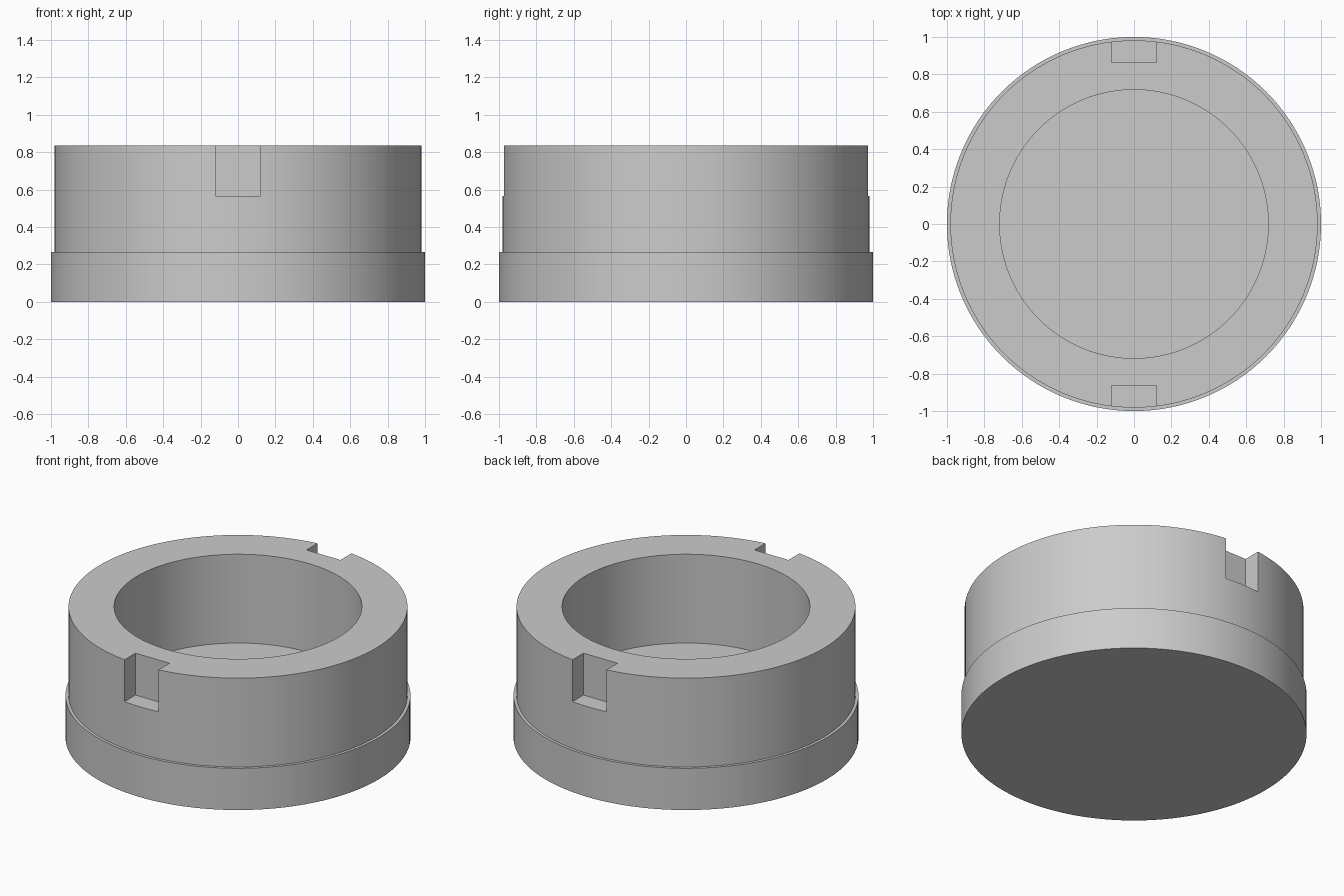
import bpy
import bmesh
from math import radians, tau
from mathutils import Matrix, Vector

cube = bpy.data.objects.get("Cube")
if cube:
    bpy.data.objects.remove(cube, do_unlink=True)

SEGMENTS = 128
BASE_R, BODY_R, BORE_R = 1.0, 0.982, 0.718
STEP_Z, NOTCH_Z, TOP_Z = 0.267, 0.567, 0.835
NOTCH_HALF, NOTCH_Y = 0.12, 0.864

grey = bpy.data.materials.new("plain grey")
grey.use_nodes = True
colour = (0.6, 0.6, 0.6, 1)
grey.diffuse_color = colour
grey.node_tree.nodes["Principled BSDF"].inputs["Base Color"].default_value = colour


def add_object(name, bm):
    bmesh.ops.recalc_face_normals(bm, faces=bm.faces)
    mesh = bpy.data.meshes.new(name)
    bm.to_mesh(mesh)
    bm.free()
    mesh.materials.append(grey)
    obj = bpy.data.objects.new(name, mesh)
    bpy.context.collection.objects.link(obj)
    return obj


def lathe(name, profile):
    bm = bmesh.new()
    verts = [bm.verts.new((r, 0, z)) for r, z in profile]
    edges = [bm.edges.new(pair) for pair in zip(verts, verts[1:])]
    bmesh.ops.spin(bm, geom=verts + edges, cent=(0, 0, 0), axis=(0, 0, 1),
                   angle=tau, steps=SEGMENTS, use_merge=True)
    bmesh.ops.remove_doubles(bm, verts=bm.verts, dist=0.0001)
    return add_object(name, bm)


def box(name, low, high):
    low, high = Vector(low), Vector(high)
    bm = bmesh.new()
    bmesh.ops.create_cube(bm, size=1, matrix=Matrix.Translation((low + high) / 2)
                          @ Matrix.Diagonal((high - low).to_4d()))
    return add_object(name, bm)


# Stepped round cup with a flat-bottomed bore
cup = lathe("stepped_cup", [
    (0, 0), (BASE_R, 0), (BASE_R, STEP_Z), (BODY_R, STEP_Z),
    (BODY_R, TOP_Z), (BORE_R, TOP_Z), (BORE_R, STEP_Z), (0, STEP_Z)])

# Front and back notches in the rim
for name, side in (("front_notch", -1), ("back_notch", 1)):
    near, far = sorted((side * NOTCH_Y, side * 1.2))
    cutter = box(name, (-NOTCH_HALF, near, NOTCH_Z), (NOTCH_HALF, far, 1))
    cutter.hide_render = True
    cut = cup.modifiers.new(name, "BOOLEAN")
    cut.operation = "DIFFERENCE"
    cut.solver = "EXACT"
    cut.object = cutter
    bpy.context.view_layer.objects.active = cup
    bpy.ops.object.modifier_apply(modifier=name)
    bpy.data.objects.remove(cutter, do_unlink=True)

# Smooth round walls with sharp rims
bpy.ops.object.select_all(action="DESELECT")
cup.select_set(True)
bpy.context.view_layer.objects.active = cup
bpy.ops.object.shade_smooth_by_angle(angle=radians(30))
